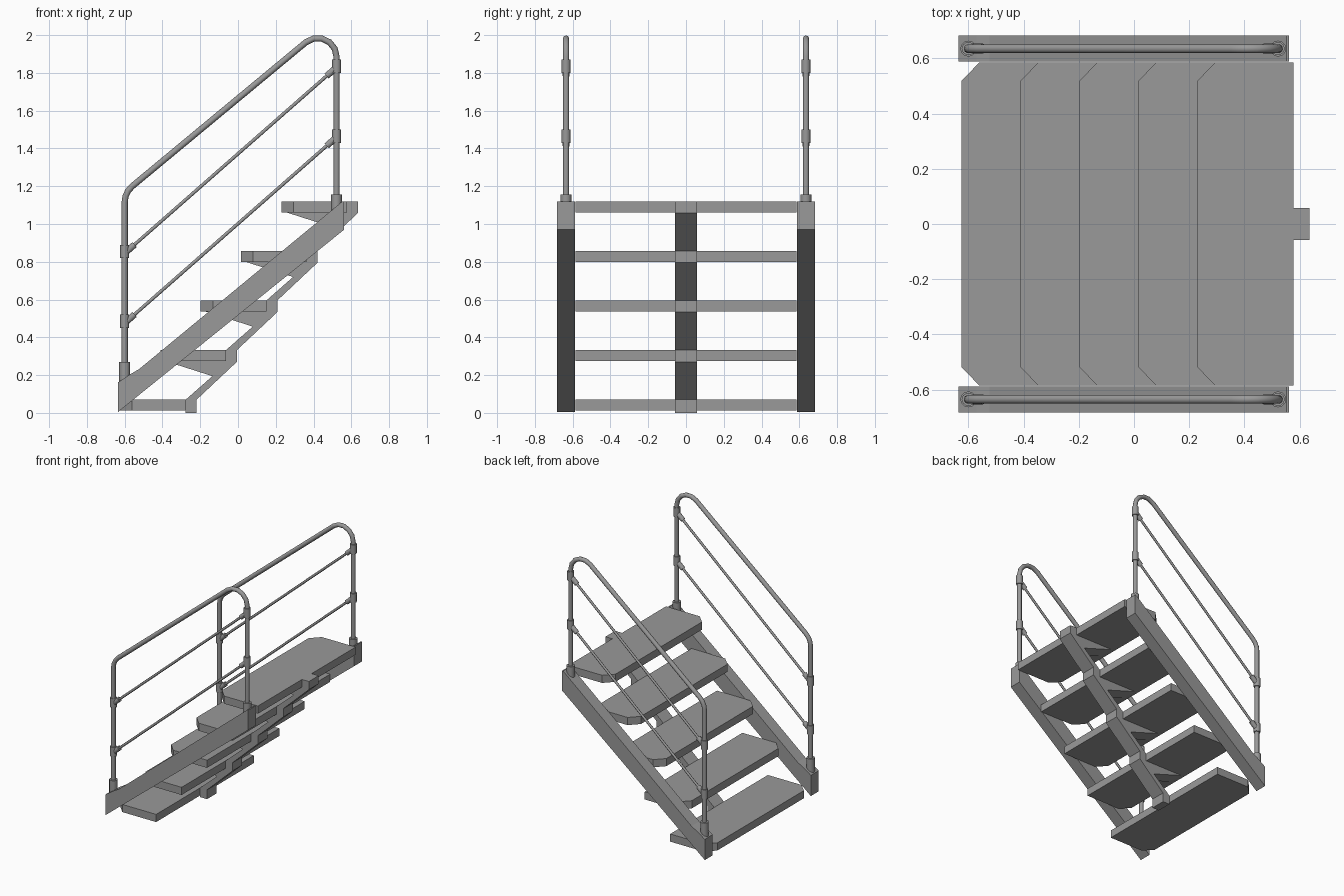
import bpy, bmesh
from mathutils import Vector
from math import cos, sin, radians

if "Cube" in bpy.data.objects:
    bpy.data.objects.remove(bpy.data.objects["Cube"])

# dark grey paint for every part
GREY = bpy.data.materials.new("dark_grey")
GREY.diffuse_color = (0.32, 0.32, 0.32, 1)
GREY.use_nodes = True
GREY.node_tree.nodes["Principled BSDF"].inputs["Base Color"].default_value = GREY.diffuse_color


def add(name, data):
    data.materials.append(GREY)
    ob = bpy.data.objects.new(name, data)
    bpy.context.collection.objects.link(ob)
    return ob


def prism(name, pts, axis, a, b):
    """Extrude a 2D profile along axis 'y' (points are x,z) or 'z' (points are x,y)."""
    bm = bmesh.new()
    vs = [bm.verts.new((p[0], a, p[1]) if axis == 'y' else (p[0], p[1], a)) for p in pts]
    face = bm.faces.new(vs)
    ext = bmesh.ops.extrude_face_region(bm, geom=[face])
    move = (0, b - a, 0) if axis == 'y' else (0, 0, b - a)
    bmesh.ops.translate(bm, vec=move, verts=[v for v in ext['geom'] if isinstance(v, bmesh.types.BMVert)])
    bmesh.ops.recalc_face_normals(bm, faces=bm.faces)
    me = bpy.data.meshes.new(name)
    bm.to_mesh(me)
    bm.free()
    return add(name, me)


def tube(name, pts, y, radius, res=3):
    """Round bar through (x, z) points at a fixed y."""
    cu = bpy.data.curves.new(name, 'CURVE')
    cu.dimensions = '3D'
    cu.bevel_depth = radius
    cu.bevel_resolution = res
    cu.use_fill_caps = True
    sp = cu.splines.new('POLY')
    sp.points.add(len(pts) - 1)
    for p, (x, z) in zip(sp.points, pts):
        p.co = (x, y, z, 1)
    return add(name, cu)


def arc(cx, cz, r, a0, a1, n):
    return [(cx + r * cos(radians(a0 + (a1 - a0) * i / n)),
             cz + r * sin(radians(a0 + (a1 - a0) * i / n))) for i in range(n + 1)]


RUN, RISE, STEPS = 0.2135, 0.2625, 5

# treads with clipped front corners
for i in range(STEPS):
    x, z = -0.625 + RUN * i, 0.07 + RISE * i
    prism(f"tread_{i + 1}",
          [(x, -0.518), (x + 0.065, -0.585), (x + 0.348, -0.585),
           (x + 0.348, 0.585), (x + 0.065, 0.585), (x, 0.518)], 'z', z - 0.058, z)

# central sawtooth stringer with wedge brackets under the treads
lower, upper = [], []
for i in range(STEPS):
    dx, dz = RUN * i, RISE * i
    bottom = 0.0 if i == 0 else 0.008
    if i == 0:
        lower.append((-0.277, 0.0))
    lower += [(-0.219 + dx, bottom + dz), (-0.219 + dx, 0.07 + dz)]
    if i:
        upper += [(-0.349 + dx, -0.068 + dz), (-0.60 + dx, 0.012 + dz), (-0.277 + dx, 0.012 + dz)]
    upper.append((-0.277 + dx, 0.07 + dz))
prism("center_stringer", lower + upper[::-1], 'y', -0.058, 0.058)

# handrail path: post, bend, slope, rounded top, post
rail = ([(-0.60, 0.15)] + arc(-0.49, 1.115, 0.11, 180, 129.5, 3)
        + arc(0.422, 1.884, 0.10, 129.5, 0, 5) + [(0.522, 1.05)])
slope = Vector((1.11, 0.975)).normalized()

for side, s in (("front", -1), ("back", 1)):
    y = 0.635 * s
    y0, y1 = sorted((0.588 * s, 0.682 * s))
    # side stringer and lower post base
    prism(f"{side}_side_stringer",
          [(-0.635, 0.005), (0.562, 0.97), (0.562, 1.12), (0.553, 1.12), (-0.635, 0.14)], 'y', y0, y1)
    prism(f"{side}_post_base",
          [(-0.635, 0.02), (-0.51, 0.12), (-0.51, 0.24), (-0.57, 0.205), (-0.635, 0.162)], 'y', y0, y1)
    # handrail and foot collars
    tube(f"{side}_handrail", rail, y, 0.0165)
    tube(f"{side}_lower_foot_collar", [(-0.60, 0.15), (-0.60, 0.27)], y, 0.029, 4)
    tube(f"{side}_upper_foot_collar", [(0.522, 1.06), (0.522, 1.155)], y, 0.029, 4)
    # sloping rods with clamp collars and sockets
    for k, z in enumerate((0.475, 0.845)):
        a, b = Vector((-0.60, z)), Vector((0.522, z + 0.985))
        tube(f"{side}_rod_{k + 1}", [a, b], y, 0.009, 2)
        for end, p, d, low in (("lower", a, slope, -0.025), ("upper", b, -slope, -0.03)):
            tube(f"{side}_{end}_clamp_{k + 1}", [(p.x, p.y + low), (p.x, p.y + low + 0.07)], y, 0.024)
            tube(f"{side}_{end}_socket_{k + 1}", [p, p + d * 0.07], y, 0.018)
